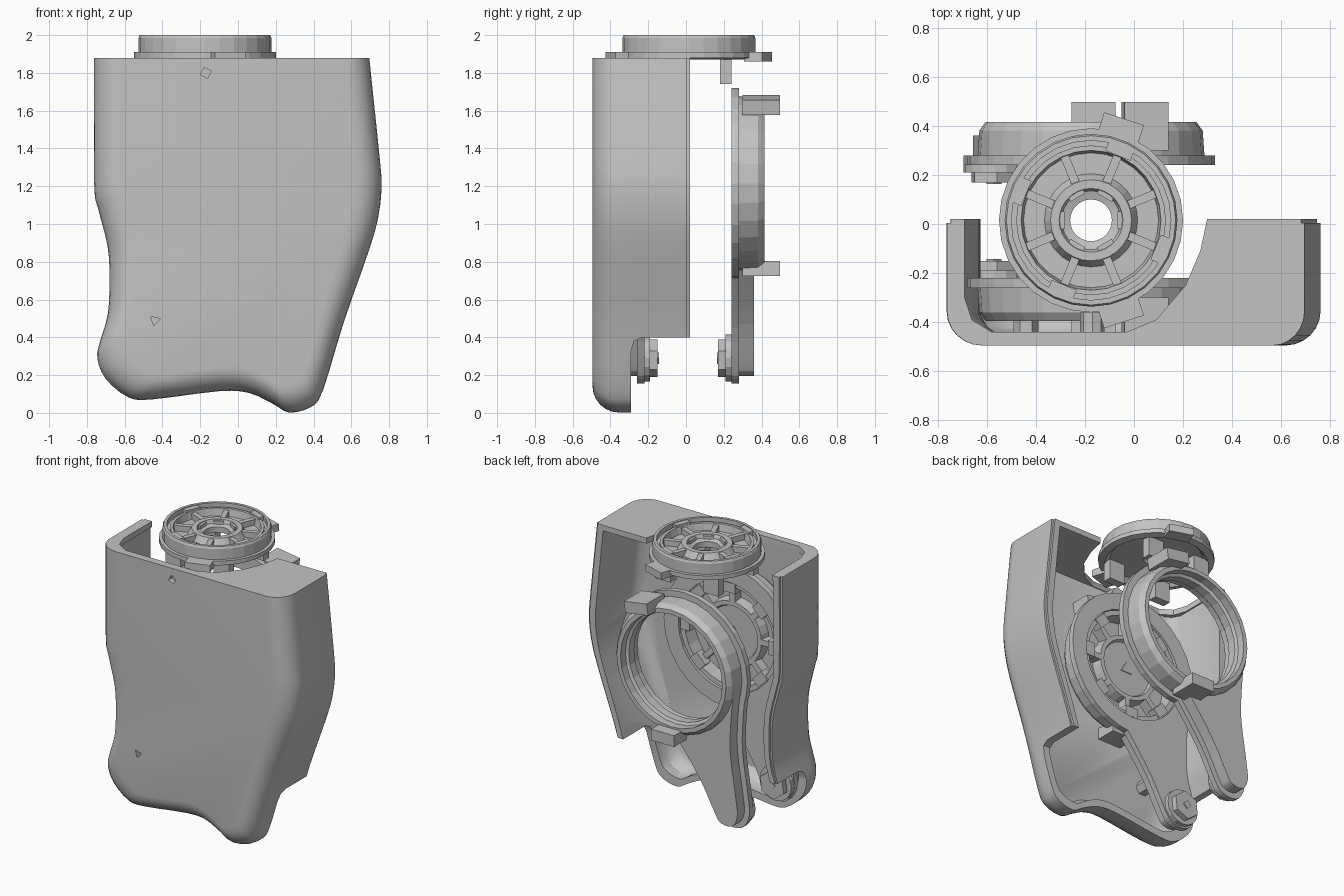
import bpy, bmesh, math
from mathutils import Vector, Matrix

if "Cube" in bpy.data.objects:
    bpy.data.objects.remove(bpy.data.objects["Cube"], do_unlink=True)

grey = bpy.data.materials.new("plain_grey")
grey.use_nodes = True
grey.diffuse_color = (0.55, 0.55, 0.55, 1)
grey.node_tree.nodes["Principled BSDF"].inputs["Base Color"].default_value = (0.55, 0.55, 0.55, 1)


def finish(name, bm):
    bmesh.ops.recalc_face_normals(bm, faces=bm.faces)
    mesh = bpy.data.meshes.new(name)
    bm.to_mesh(mesh)
    bm.free()
    mesh.materials.append(grey)
    ob = bpy.data.objects.new(name, mesh)
    bpy.context.collection.objects.link(ob)
    return ob


def loft(name, rings, closed=False):
    """Skin equal-length rings; cap the ends, or join last to first."""
    bm = bmesh.new()
    loops = [[bm.verts.new(p) for p in ring] for ring in rings]
    n = len(loops[0])
    pairs = list(zip(loops, loops[1:]))
    if closed:
        pairs.append((loops[-1], loops[0]))
    else:
        bm.faces.new(loops[0])
        bm.faces.new(loops[-1])
    for a, b in pairs:
        for i in range(n):
            j = (i + 1) % n
            bm.faces.new((a[i], a[j], b[j], b[i]))
    return finish(name, bm)


def prism(name, outline, a, b, axis="y"):
    """Extrude a 2D outline between a and b along an axis."""
    place = {"x": lambda p, h: (h, p[0], p[1]),
             "y": lambda p, h: (p[0], h, p[1]),
             "z": lambda p, h: (p[0], p[1], h)}[axis]
    return loft(name, [[place(p, h) for p in outline] for h in (a, b)])


def circle(cx, cz, r, n, turn=0.0):
    return [(cx + r * math.cos(math.tau * i / n + turn),
             cz + r * math.sin(math.tau * i / n + turn)) for i in range(n)]


def lathe(name, profile, matrix, n=28):
    """Revolve a closed (radius, height) profile."""
    rings = [[matrix @ Vector((x, y, h)) for x, y in circle(0, 0, r, n)] for r, h in profile]
    return loft(name, rings, closed=True)


def block(name, size, matrix):
    bm = bmesh.new()
    bmesh.ops.create_cube(bm, size=1, matrix=matrix @ Matrix.Diagonal((*size, 1)))
    return finish(name, bm)


def polar(matrix, angle, r, h):
    return matrix @ Matrix.Rotation(angle, 4, "Z") @ Matrix.Translation((r, 0, h))


def cut(ob, *cutters):
    bpy.context.view_layer.objects.active = ob
    for c in cutters:
        m = ob.modifiers.new("cut", "BOOLEAN")
        m.object, m.operation, m.solver = c, "DIFFERENCE", "EXACT"
        bpy.ops.object.modifier_apply(modifier=m.name)
        bpy.data.objects.remove(c, do_unlink=True)


def smooth(ob, degrees):
    bpy.ops.object.select_all(action="DESELECT")
    ob.select_set(True)
    bpy.context.view_layer.objects.active = ob
    bpy.ops.object.shade_smooth_by_angle(angle=math.radians(degrees))


def curve_through(pts, steps=3):
    """Round an open point chain."""
    v = [Vector(p) for p in pts]
    v = [v[0]] + v + [v[-1]]
    out = []
    for a, b, c, d in zip(v, v[1:], v[2:], v[3:]):
        for k in range(steps):
            t = k / steps
            out.append(0.5 * (2 * b + (c - a) * t + (2 * a - 5 * b + 4 * c - d) * t * t
                              + (3 * b - a - 3 * c + d) * t ** 3))
    return out + [v[-1]]


# Outer shell: rounded front, open back, waisted outline
TOP = 1.88
outline = curve_through([
    (0.695, TOP), (0.75, 1.35), (0.76, 1.2), (0.745, 1.05), (0.7, 0.88), (0.56, 0.48),
    (0.45, 0.12), (0.385, 0.03), (0.27, 0.002), (0.19, 0.045), (0.06, 0.105), (-0.1, 0.115),
    (-0.45, 0.072), (-0.58, 0.082), (-0.7, 0.18), (-0.745, 0.29), (-0.73, 0.38), (-0.69, 0.52),
    (-0.68, 0.7), (-0.69, 0.88), (-0.74, 1.08), (-0.762, 1.22), (-0.762, TOP)])


def shell_ring(y, inset, top=TOP):
    kx = 1 - inset / 0.74
    kz = (top - inset) / TOP
    return [(x * kx, y, top - (TOP - z) * kz) for x, z in outline]


R = 0.14
rings = []
for i in range(7):
    a = math.pi / 2 * i / 6
    rings.append(shell_ring(-0.495 + R * (1 - math.cos(a)), R * (1 - math.sin(a))))
rings += [shell_ring(0.005, 0), shell_ring(0.005, 0.015), shell_ring(0.02, 0.015)]
shell = loft("outer_shell", rings)
cavity = loft("cavity_cutter", [shell_ring(y, d, 1.84) for y, d in
                                ((-0.445, 0.13), (-0.42, 0.09), (-0.37, 0.06), (0.2, 0.06))])
lower = prism("lower_cutter", [(-0.29, -0.2), (-0.29, 0.33), (-0.275, 0.38), (-0.23, 0.4),
                               (0.3, 0.4), (0.3, -0.2)], -1, 1, "x")
opening = prism("top_cutter", [(-0.69, 0.2), (-0.69, -0.3), (-0.66, -0.39), (-0.58, -0.44),
                               (-0.03, -0.44), (0.09, -0.39), (0.21, -0.25), (0.27, -0.11),
                               (0.3, 0.03), (0.3, 0.2)], 1.7, 2.1, "z")
screws = ((-0.17, 1.8, 4), (-0.44, 0.49, 3))
holes = [prism("screw_cutter", circle(x, z, 0.03, n, 0.3), -0.6, -0.46) for x, z, n in screws]
cut(shell, cavity, lower, opening, *holes)
smooth(shell, 32)
for x, z, n in screws:
    prism("screw_boss", circle(x, z, 0.05, 2 * n), -0.455, -0.36)

# Top swivel disc
disc = Matrix.Translation((-0.175, 0.015, 0))
lathe("top_disc", [(0.085, 1.9), (0.085, 1.94), (0.12, 1.95), (0.13, 1.975), (0.165, 1.975),
                   (0.19, 1.93), (0.275, 1.93), (0.285, 1.98), (0.305, 1.98), (0.305, 1.965),
                   (0.325, 1.965), (0.325, 2.0), (0.345, 2.0), (0.352, 1.985), (0.352, 1.91),
                   (0.375, 1.91), (0.375, 1.88), (0.33, 1.87), (0.3, 1.9)], disc)
for i in range(8):
    a = math.tau * (i + 0.5) / 8
    block("disc_spoke", (0.14, 0.035, 0.05), polar(disc, a, 0.22, 1.945))
    if i % 2:
        block("disc_key", (0.05, 0.11, 0.03), polar(disc, a, 0.31, 1.98))
for i in range(6):
    block("hub_lug", (0.045, 0.07, 0.05), polar(disc, math.tau * i / 6, 0.13, 1.945))
for a in (72, -72):
    block("disc_tab", (0.1, 0.17, 0.05), polar(disc, math.radians(a), 0.385, 1.885))
for sx in (-1, 1):
    for sy in (-1, 1):
        block("disc_bracket", (0.12, 0.06, 0.14),
              disc @ Matrix.Translation((sx * 0.19, sy * 0.195, 1.81)))

# Leg arms: mirrored pair, heights measured outward from the middle
CX, CZ = -0.175, 1.215
FX, FZ = -0.57, 0.29
strip = curve_through([(0.0, 0.88), (-0.16, 0.68), (-0.33, 0.45), (-0.44, 0.25), (-0.49, 0.18),
                       (-0.57, 0.155), (-0.65, 0.18), (-0.695, 0.28), (-0.68, 0.44),
                       (-0.64, 0.72), (-0.645, 0.95), (-0.665, 1.15)])


def strip_inset(d):
    """Move the strip's edge inward, square to the outline."""
    out = []
    for i, p in enumerate(strip):
        t = (strip[min(i + 1, len(strip) - 1)] - strip[max(i - 1, 0)]).normalized()
        out.append((p.x + t.y * d, p.y - t.x * d))
    return out


def arm(side, s, shift, tab_end):
    def y(h):
        return s * (h + shift)
    frame = Matrix.Translation((CX, s * shift, CZ)) @ Matrix.Rotation(-s * math.pi / 2, 4, "X")
    for part, inset, a, b in (("arm_flange", 0, 0.24, 0.28), ("arm_body", 0.04, 0.28, 0.36)):
        ob = prism(f"{side}_{part}", strip_inset(inset), y(a), y(b))
        cut(ob, prism("ring_cutter", circle(CX, CZ, 0.41, 28), -1, 1))
    lathe(f"{side}_ring", [(0.39, 0.24), (0.505, 0.24), (0.505, 0.28), (0.462, 0.28),
                           (0.455, 0.38), (0.43, 0.415), (0.4, 0.415), (0.4, 0.36),
                           (0.38, 0.35), (0.38, 0.29), (0.39, 0.28)], frame)
    # Lugs on the ring's rim
    for x, z, turn in ((0.045, 1.63, 0.15), (-0.165, 0.765, 0)):
        tab = Matrix.Translation((x, s * (0.3 + tab_end) / 2, z)) @ Matrix.Rotation(turn, 4, "Y")
        block(f"{side}_ring_tab", (0.18, tab_end - 0.3, 0.08), tab)
    # Pivot knob at the foot
    prism(f"{side}_foot_pad", circle(FX, FZ, 0.125, 16), y(0.21), y(0.25))
    prism(f"{side}_foot_knob", circle(FX, FZ, 0.1, 6, 0.4), y(0.17), y(0.22))
    prism(f"{side}_foot_pin", circle(FX, FZ, 0.03, 4), y(0.163), y(0.18))
    return frame


arm("back", 1, 0, 0.498)

# Front arm carries the motor dish facing the back
front = arm("front", -1, -0.02, 0.45)
lathe("motor_dish", [(0.001, 0.35), (0.001, 0.31), (0.19, 0.31), (0.2, 0.29), (0.23, 0.29),
                     (0.24, 0.36), (0.35, 0.36), (0.355, 0.26), (0.4, 0.26), (0.4, 0.39),
                     (0.2, 0.4), (0.001, 0.4)], front)
prism("hub_mark", circle(CX, CZ, 0.05, 3, math.pi / 2), -0.292, -0.284)
for i in range(8):
    a = math.tau * i / 8
    block("dish_spoke", (0.13, 0.04, 0.07), polar(front, a, 0.29, 0.325))
    block("dish_lug", (0.07, 0.1, 0.06), polar(front, a, 0.345, 0.28))
